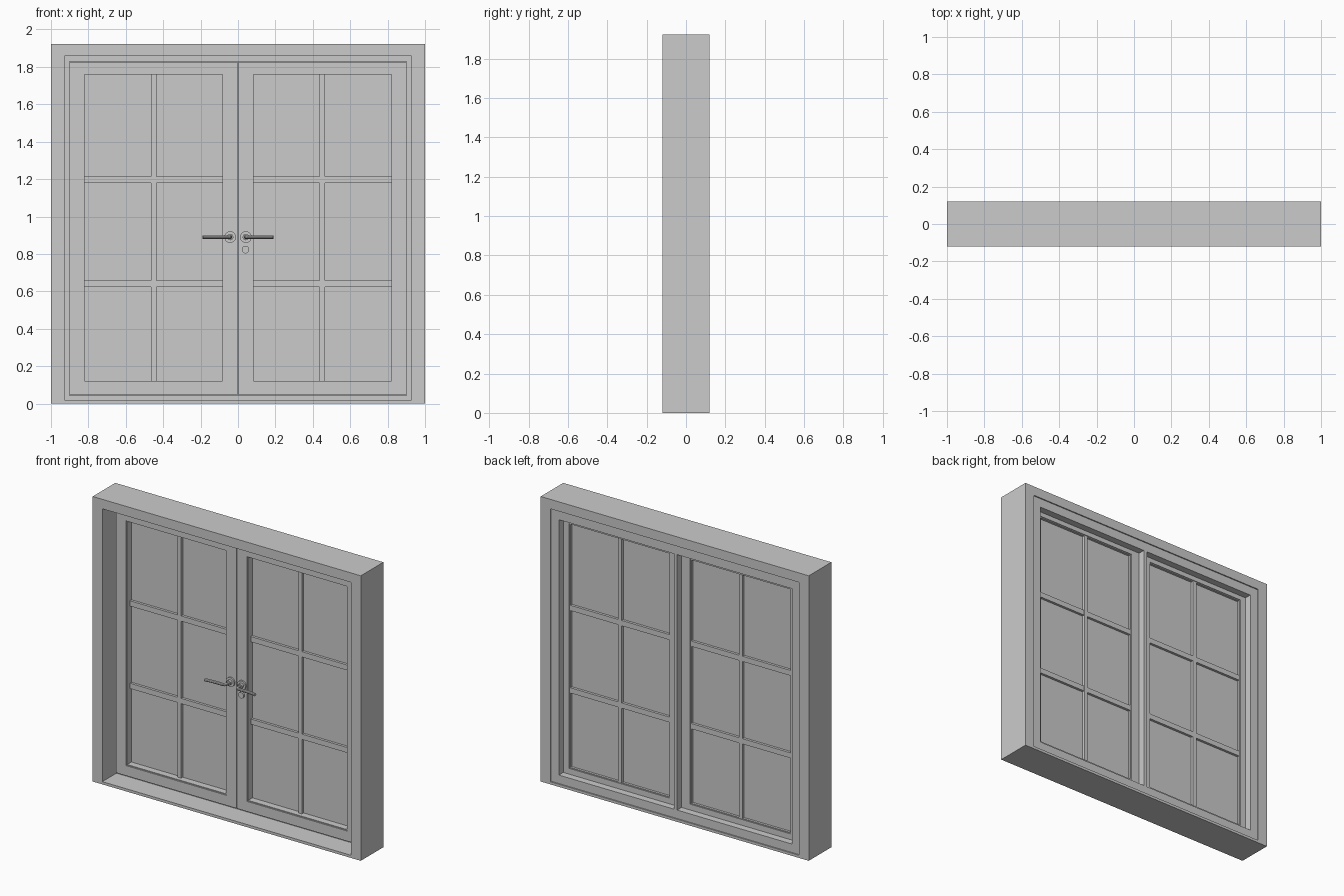
import bpy, bmesh
from math import radians

if "Cube" in bpy.data.objects:
    bpy.data.objects.remove(bpy.data.objects["Cube"])


def mesh_object(name, verts, faces):
    mesh = bpy.data.meshes.new(name)
    mesh.from_pydata(verts, [], faces)
    bm = bmesh.new()
    bm.from_mesh(mesh)
    bmesh.ops.recalc_face_normals(bm, faces=bm.faces)
    bm.to_mesh(mesh)
    bm.free()
    obj = bpy.data.objects.new(name, mesh)
    bpy.context.collection.objects.link(obj)
    return obj


def ring(name, outer, inner, y0, y1):
    """Rectangular frame; outer and inner are (x0, x1, z0, z1)."""
    verts = []
    for y in (y0, y1):
        for a, b, c, d in (outer, inner):
            verts += [(a, y, c), (b, y, c), (b, y, d), (a, y, d)]
    faces = []
    for i in range(4):
        j = (i + 1) % 4
        faces += [(i, j, 4 + j, 4 + i), (8 + i, 8 + j, 12 + j, 12 + i),
                  (i, j, 8 + j, 8 + i), (4 + i, 4 + j, 12 + j, 12 + i)]
    return mesh_object(name, verts, faces)


def box(name, x0, x1, y0, y1, z0, z1):
    verts = [(x, y, z) for x in (x0, x1) for y in (y0, y1) for z in (z0, z1)]
    faces = [(0, 1, 3, 2), (4, 5, 7, 6), (0, 1, 5, 4),
             (2, 3, 7, 6), (0, 2, 6, 4), (1, 3, 7, 5)]
    return mesh_object(name, verts, faces)


def disc(name, x, z, r, y0, y1):
    bpy.ops.mesh.primitive_cylinder_add(vertices=32, radius=r, depth=y1 - y0,
                                        location=(x, (y0 + y1) / 2, z),
                                        rotation=(radians(90), 0, 0))
    obj = bpy.context.object
    obj.name = name
    bpy.ops.object.shade_smooth_by_angle()
    return obj


def lever(name, s):
    """Round bar that leaves the rosette and bends outward."""
    curve = bpy.data.curves.new(name, 'CURVE')
    curve.dimensions = '3D'
    curve.bevel_depth = 0.010
    curve.bevel_resolution = 3
    curve.use_fill_caps = True
    pts = [(0.042, -0.02), (0.042, -0.060), (0.047, -0.073),
           (0.060, -0.078), (0.120, -0.078), (0.160, -0.081), (0.188, -0.086)]
    sp = curve.splines.new('POLY')
    sp.points.add(len(pts) - 1)
    for p, (x, y) in zip(sp.points, pts):
        p.co = (s * x, y, 0.89, 1)
    obj = bpy.data.objects.new(name, curve)
    bpy.context.collection.objects.link(obj)
    bpy.ops.object.select_all(action='DESELECT')
    obj.select_set(True)
    bpy.context.view_layer.objects.active = obj
    bpy.ops.object.convert(target='MESH')
    bpy.ops.object.shade_smooth_by_angle()


# Surrounding wall frame and the rebated casing inside it
opening = (-0.928, 0.928, 0.018, 1.858)
rebate = (-0.902, 0.902, 0.043, 1.829)
stop = (-0.87, 0.87, 0.075, 1.797)
ring("outer_frame", (-1, 1, 0, 1.922), opening, -0.12, 0.12)
ring("casing_front", opening, rebate, 0.03, 0.065)
ring("casing_stop", opening, stop, 0.065, 0.112)
box("centre_post", -0.012, 0.012, 0.06, 0.112, 0.075, 1.797)

for s, side in ((-1, "left"), (1, "right")):
    def span(a, b):
        return (min(s * a, s * b), max(s * a, s * b))

    # Sash, glazing bead and glass
    sash_out = (*span(0.002, 0.90), 0.046, 1.826)
    sash_in = (*span(0.076, 0.826), 0.114, 1.766)
    bead_in = (*span(0.082, 0.820), 0.120, 1.760)
    ring(side + "_sash", sash_out, sash_in, -0.015, 0.065)
    ring(side + "_bead", sash_in, bead_in, -0.009, 0.060)
    box(side + "_glass", *span(0.08, 0.822), 0.036, 0.044, 0.118, 1.762)

    # Glazing bars
    box(side + "_bar_upright", *span(0.437, 0.464), 0.018, 0.062, 0.118, 1.762)
    for k, z in enumerate((0.64, 1.196)):
        box(f"{side}_bar_cross_{k}", *span(0.08, 0.822), 0.019, 0.061,
            z - 0.018, z + 0.018)

    # Handle with round rosette and collar
    disc(side + "_rosette", s * 0.042, 0.89, 0.031, -0.026, -0.014)
    disc(side + "_collar", s * 0.042, 0.89, 0.017, -0.042, -0.025)
    lever(side + "_lever", s)

# Lock cylinder below the right handle
disc("lock_cylinder", 0.04, 0.823, 0.020, -0.026, -0.014)
